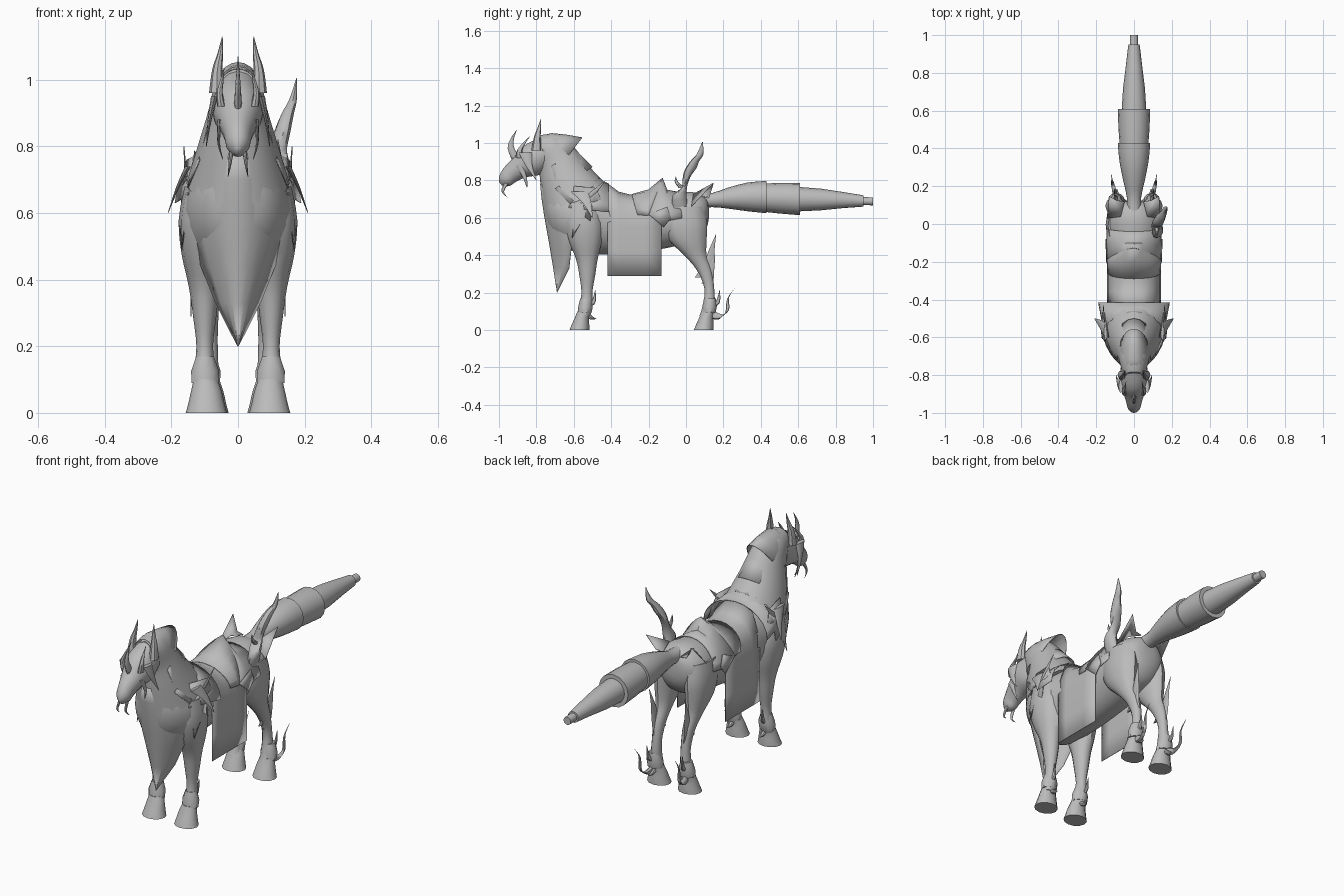
import bpy, math

grey = bpy.data.materials.new("plain grey")
grey.diffuse_color = (0.5, 0.5, 0.5, 1)


def make(name, verts, faces, mirror=False, thick=0, angle=40):
    me = bpy.data.meshes.new(name)
    me.from_pydata(verts, [], faces)
    me.materials.append(grey)
    ob = bpy.data.objects.new(name, me)
    bpy.context.collection.objects.link(ob)
    bpy.ops.object.select_all(action='DESELECT')
    ob.select_set(True)
    bpy.context.view_layer.objects.active = ob
    bpy.ops.object.mode_set(mode='EDIT')
    bpy.ops.mesh.select_all(action='SELECT')
    bpy.ops.mesh.normals_make_consistent(inside=False)
    bpy.ops.object.mode_set(mode='OBJECT')
    bpy.ops.object.shade_smooth_by_angle(angle=math.radians(angle))
    if mirror:
        ob.modifiers.new("mirror", 'MIRROR').use_clip = False
    if thick:
        ob.modifiers.new("thickness", 'SOLIDIFY').thickness = thick
    return ob


def curve(sections, sub):
    """Smooth in-between sections (Catmull-Rom)."""
    out = []
    for i in range(len(sections) - 1):
        p0, p1 = sections[max(i - 1, 0)], sections[i]
        p2, p3 = sections[i + 1], sections[min(i + 2, len(sections) - 1)]
        for k in range(sub):
            t = k / sub
            out.append([0.5 * (2 * b + (c - a) * t + (2 * a - 5 * b + 4 * c - d) * t * t
                               + (3 * b - a - 3 * c + d) * t ** 3)
                        for a, b, c, d in zip(p0, p1, p2, p3)])
    return out + [list(sections[-1])]


def loft(name, sections, n=16, sub=3, mirror=False, angle=40):
    """Section: x, y, z, half width, half depth, tilt (0 flat ring, 90 upright ring)."""
    rings = curve(sections, sub)
    verts, faces = [], []
    for x, y, z, rx, r, tilt in rings:
        c, s = math.cos(math.radians(tilt)), math.sin(math.radians(tilt))
        for k in range(n):
            a = 2 * math.pi * k / n
            d = r * math.cos(a)
            verts.append((x + rx * math.sin(a), y + d * c, z + d * s))
    for i in range(len(rings) - 1):
        for k in range(n):
            k2 = (k + 1) % n
            faces.append((i * n + k, i * n + k2, i * n + n + k2, i * n + n + k))
    faces += [tuple(range(n)), tuple(range(len(verts) - n, len(verts)))]
    return make(name, verts, faces, mirror, angle=angle)


def spike(name, points, rx, r, tilt=0, mirror=True):
    """Curved tapering horn or blade through the points."""
    m = len(points) - 1
    loft(name, [(*p, rx * (1 - i / m) + 0.001, r * (1 - i / m) + 0.001, tilt)
                for i, p in enumerate(points)], n=8, mirror=mirror)


def grid(name, rows, thick=0.003):
    w = len(rows[0])
    faces = [(i * w + j, i * w + j + 1, i * w + w + j + 1, i * w + w + j)
             for i in range(len(rows) - 1) for j in range(w - 1)]
    make(name, [p for r in rows for p in r], faces, thick=thick)


def plate(name, points):
    make(name, points, [tuple(range(len(points)))], mirror=True, thick=0.003)


# body, neck, head
loft("torso", [(0, y, z, rx, rz, 90) for y, z, rx, rz in [
    (-0.755, 0.68, 0.03, 0.05), (-0.715, 0.64, 0.105, 0.135), (-0.60, 0.605, 0.162, 0.185),
    (-0.45, 0.59, 0.145, 0.185), (-0.30, 0.565, 0.132, 0.155), (-0.15, 0.575, 0.132, 0.145),
    (0.0, 0.60, 0.144, 0.138), (0.07, 0.61, 0.125, 0.12), (0.11, 0.625, 0.08, 0.08),
    (0.122, 0.63, 0.03, 0.035)]], n=20)
loft("neck", [(0, -0.58, 0.69, 0.155, 0.19, 20), (0, -0.65, 0.82, 0.115, 0.14, 26),
              (0, -0.69, 0.91, 0.088, 0.115, 35), (0, -0.735, 0.965, 0.075, 0.095, 55),
              (0, -0.79, 0.975, 0.06, 0.065, 85)])
loft("head", [(0, -0.76, 0.945, 0.07, 0.085, 105), (0, -0.83, 0.905, 0.077, 0.088, 120),
              (0, -0.89, 0.868, 0.058, 0.062, 125), (0, -0.94, 0.832, 0.042, 0.05, 127),
              (0, -0.964, 0.806, 0.036, 0.043, 130), (0, -0.982, 0.79, 0.022, 0.028, 130),
              (0, -0.992, 0.782, 0.006, 0.010, 130)])

# ears, brow and head ornaments
spike("ear", [(0.064, -0.80, 0.96), (0.062, -0.795, 1.03), (0.053, -0.785, 1.08),
              (0.047, -0.775, 1.13)], 0.022, 0.026)
spike("forehead_horn", [(0, -0.90, 0.90), (0, -0.935, 0.97), (0, -0.93, 1.02),
                        (0, -0.905, 1.07)], 0.012, 0.026, mirror=False)
spike("brow_spike", [(0.05, -0.89, 0.92), (0.055, -0.89, 0.96), (0.048, -0.865, 1.0),
                     (0.042, -0.835, 1.035)], 0.012, 0.020)
spike("cheek_spike", [(0.07, -0.86, 0.95), (0.085, -0.84, 0.88), (0.095, -0.80, 0.80)], 0.010, 0.035)
spike("jaw_spike", [(0.055, -0.89, 0.88), (0.058, -0.86, 0.81), (0.045, -0.85, 0.76)], 0.006, 0.018)
spike("chin_whisker", [(0.02, -0.96, 0.785), (0.025, -0.98, 0.74), (0.03, -0.955, 0.71)], 0.006, 0.012)


def arch(hw, y0, z0, dy, dz, n=12, span=90, peak=0):
    """Row of points arching over the back, crown at y0, z0; peak makes the crown pointed."""
    row = []
    for k in range(n + 1):
        a = math.radians(span * (2 * k / n - 1))
        e = (1 - peak) * (1 - math.cos(a)) + peak * abs(math.sin(a))
        row.append((hw * math.sin(a), y0 + dy * e, z0 - dz * e))
    return row


# flaring crest and overlapping neck plates
grid("crest_hood", [arch(0.062, -0.79, 1.035, -0.03, 0.07), arch(0.073, -0.72, 1.053, 0, 0.10),
                    arch(0.08, -0.64, 1.045, -0.06, 0.13), arch(0.08, -0.555, 1.03, -0.12, 0.16)])
grid("neck_plate_upper", [arch(0.090, -0.60, 0.975, -0.12, 0.10),
                          arch(0.118, -0.50, 0.873, -0.18, 0.13)])
grid("neck_plate_lower", [arch(0.118, -0.54, 0.875, -0.16, 0.12),
                          arch(0.152, -0.46, 0.815, -0.16, 0.14)])
grid("withers_collar", [arch(0.15, -0.53, 0.825, -0.10, 0.17),
                        arch(0.19, -0.415, 0.785, 0, 0.155)])

# pointed chest cloth
grid("chest_cloth", [[(hw * u / 4, y + d * (u / 4) ** 2, z) for u in range(-4, 5)]
                     for z, hw, y, d in [(0.20, 0.002, -0.69, 0), (0.33, 0.068, -0.71, 0.085),
                                         (0.44, 0.112, -0.728, 0.115), (0.54, 0.143, -0.746, 0.125),
                                         (0.62, 0.15, -0.760, 0.135), (0.70, 0.135, -0.772, 0.13),
                                         (0.78, 0.105, -0.780, 0.11)]])

# shoulder armour
plate("shoulder_plate", [(0.135, -0.60, 0.77), (0.155, -0.48, 0.76), (0.175, -0.43, 0.64), (0.17, -0.50, 0.66),
                         (0.172, -0.52, 0.53), (0.175, -0.57, 0.56), (0.17, -0.61, 0.49)])
spike("shoulder_spike_high", [(0.14, -0.57, 0.66), (0.157, -0.50, 0.73), (0.162, -0.43, 0.80)], 0.006, 0.035)
spike("shoulder_spike_low", [(0.15, -0.57, 0.74), (0.18, -0.53, 0.68), (0.21, -0.50, 0.60)], 0.008, 0.045)


# saddle cloth with straight hanging sides, and raised cantle
def cloth_row(y, top):
    half = [(0.143, 0.29), (0.143, 0.42), (0.143, 0.55), (0.134, 0.64), (0.10, top - 0.035), (0.05, top - 0.008)]
    return ([(-x, y, z) for x, z in half] + [(0, y, top)] + [(x, y, z) for x, z in reversed(half)])


grid("saddle_cloth", [cloth_row(y, z) for y, z in
                      [(-0.42, 0.785), (-0.36, 0.74), (-0.30, 0.725), (-0.22, 0.728), (-0.13, 0.735)]])
grid("cantle", [arch(0.140, -0.29, 0.727, 0.03, 0.11), arch(0.144, -0.20, 0.752, -0.01, 0.14, peak=0.2),
                arch(0.147, -0.125, 0.815, -0.075, 0.20, peak=0.5)])
grid("cantle_back", [arch(0.147, -0.125, 0.815, -0.075, 0.20, peak=0.5),
                     arch(0.146, -0.10, 0.75, -0.02, 0.17, peak=0.2),
                     arch(0.147, -0.04, 0.739, 0.02, 0.14)])
plate("rump_flap", [(0.142, 0.03, 0.66), (0.132, 0.148, 0.785), (0.09, 0.125, 0.71), (0.05, 0.12, 0.705),
                    (0.07, 0.04, 0.725)])
plate("cantle_corner", [(0.146, -0.20, 0.62), (0.146, -0.12, 0.55), (0.147, -0.08, 0.60), (0.144, -0.10, 0.66)])

# twisted horn on one hip
loft("hip_horn", [(0.11, -0.03, 0.64, 0.02, 0.04, 0), (0.125, -0.035, 0.73, 0.03, 0.04, 20),
                  (0.12, 0.00, 0.79, 0.027, 0.035, 50), (0.135, 0.02, 0.85, 0.024, 0.036, 20),
                  (0.15, 0.045, 0.90, 0.019, 0.024, 0), (0.165, 0.075, 0.94, 0.012, 0.018, 0),
                  (0.176, 0.088, 1.005, 0.001, 0.002, 0)], n=10)
spike("horn_barb", [(0.12, -0.02, 0.76), (0.12, -0.05, 0.79), (0.12, -0.055, 0.82)], 0.012, 0.018, mirror=False)

# legs
loft("front_leg", [(0.10, -0.56, 0.68, 0.060, 0.09, 0), (0.112, -0.55, 0.58, 0.066, 0.105, 0),
                   (0.11, -0.54, 0.48, 0.060, 0.09, 0), (0.102, -0.53, 0.38, 0.046, 0.058, 0),
                   (0.10, -0.528, 0.29, 0.035, 0.042, 0), (0.10, -0.53, 0.20, 0.025, 0.029, 0),
                   (0.10, -0.535, 0.12, 0.033, 0.036, 0), (0.10, -0.55, 0.075, 0.036, 0.036, 0)],
     n=12, mirror=True)
loft("hind_leg", [(0.082, -0.01, 0.66, 0.055, 0.105, 0), (0.088, -0.005, 0.57, 0.062, 0.118, 0),
                  (0.09, 0.01, 0.48, 0.054, 0.10, 0), (0.088, 0.05, 0.40, 0.038, 0.06, 0),
                  (0.085, 0.098, 0.32, 0.028, 0.040, 0), (0.085, 0.125, 0.22, 0.024, 0.026, 0),
                  (0.088, 0.12, 0.12, 0.03, 0.034, 0), (0.09, 0.105, 0.075, 0.034, 0.034, 0)],
     n=12, mirror=True)

# hooves, fetlock cuffs and spurs
for leg, x, y in (("front", 0.095, -0.565), ("hind", 0.09, 0.10)):
    loft(leg + "_hoof", [(x + 0.002, y + 0.018, 0.10, 0.036, 0.034, 0), (x, y + 0.008, 0.065, 0.046, 0.038, 0),
                         (x, y, 0.025, 0.055, 0.048, 0), (x, y - 0.005, 0.0, 0.062, 0.053, 0)], n=12, mirror=True)
    loft(leg + "_cuff", [(x + 0.004, y + 0.022, 0.09, 0.042, 0.036, 0), (x + 0.004, y + 0.027, 0.125, 0.044, 0.038, 0),
                         (x + 0.004, y + 0.03, 0.17, 0.028, 0.030, 0)], n=10, sub=1, mirror=True)
    spike(leg + "_cuff_spike", [(x + 0.005, y + 0.03, 0.12), (x + 0.01, y + 0.07, 0.15),
                                (x + 0.015, y + 0.08, 0.215)], 0.014, 0.022)
    spike(leg + "_heel_spike", [(x, y + 0.02, 0.09), (x, y + 0.06, 0.065), (x, y + 0.085, 0.06)],
          0.018, 0.018, 60)
spike("hind_spur", [(0.095, 0.12, 0.09), (0.105, 0.18, 0.07), (0.115, 0.22, 0.10),
                    (0.115, 0.225, 0.17), (0.12, 0.262, 0.225)], 0.014, 0.026, 40)
spike("hock_feather", [(0.085, 0.09, 0.28), (0.095, 0.125, 0.36), (0.10, 0.138, 0.43),
                       (0.105, 0.16, 0.51)], 0.006, 0.042)
spike("hock_feather_small", [(0.085, 0.115, 0.25), (0.095, 0.135, 0.32), (0.10, 0.15, 0.42)], 0.006, 0.030)


# segmented tail
def tail(name, rows, sub=1):
    loft(name, [(0, y, z, r, r, 90) for y, z, r in rows], n=16, sub=sub)


tail("tail_root", [(0.06, 0.69, 0.04), (0.14, 0.695, 0.038), (0.22, 0.705, 0.055),
                   (0.33, 0.712, 0.077), (0.43, 0.711, 0.086)], 2)
tail("tail_middle", [(0.40, 0.708, 0.074), (0.50, 0.705, 0.082), (0.61, 0.70, 0.086)])
tail("tail_end", [(0.59, 0.70, 0.066), (0.72, 0.698, 0.058), (0.84, 0.695, 0.043), (0.95, 0.69, 0.03)])
tail("tail_tip", [(0.93, 0.69, 0.022), (1.0, 0.688, 0.021)])
